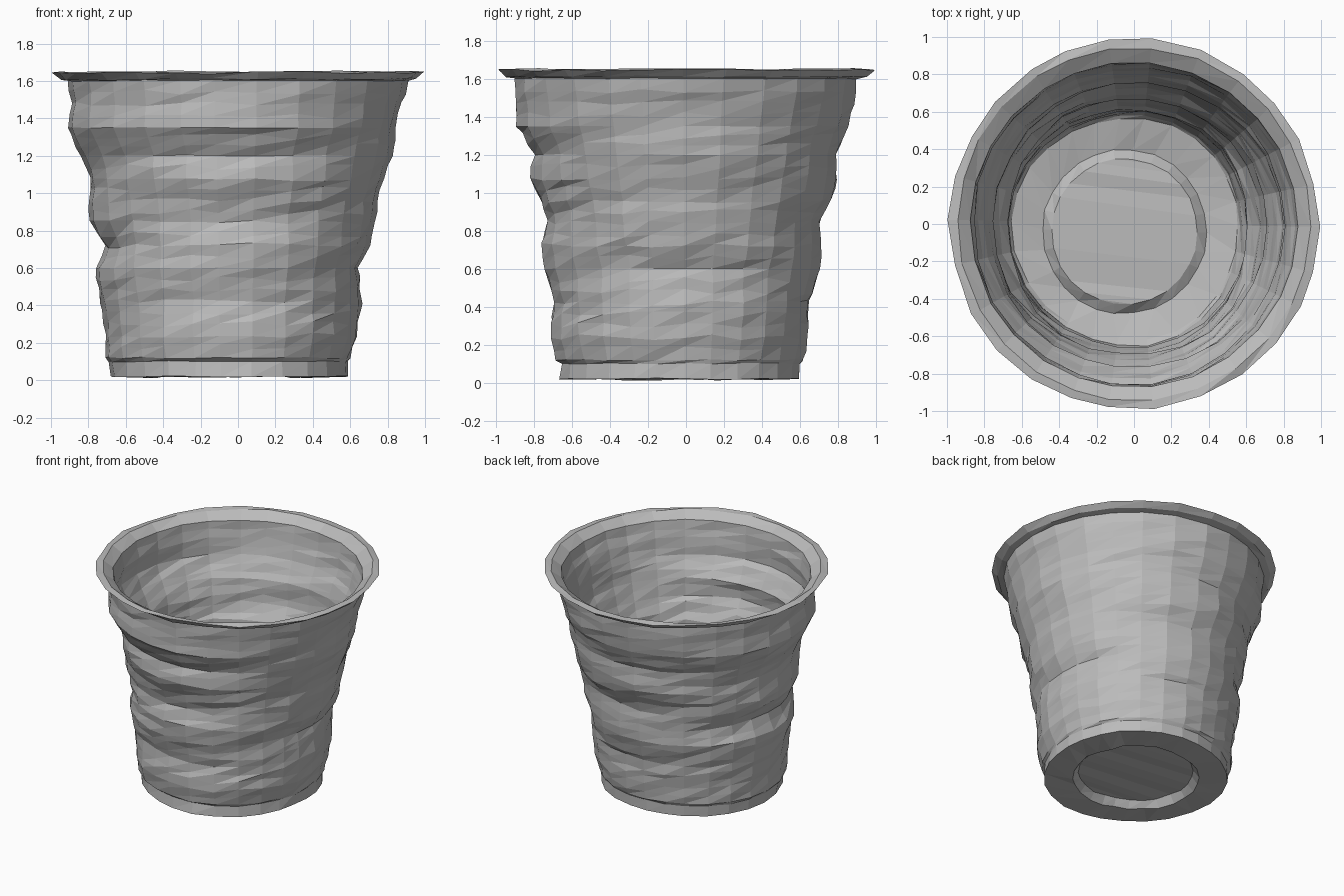
import bpy
import bmesh
import math
import random

random.seed(4)
SIDES = 26
WALL = 0.035

old = bpy.data.objects.get("Cube")
if old:
    bpy.data.objects.remove(old, do_unlink=True)


def make_material(name, colour):
    mat = bpy.data.materials.new(name)
    mat.use_nodes = True
    mat.diffuse_color = colour
    mat.node_tree.nodes["Principled BSDF"].inputs["Base Color"].default_value = colour
    return mat


# Crumpled wall outline: height, then reach towards -x, +x, -y, +y
OUTLINE = [
    (.02, .68, .59, .67, .60),
    (.10, .69, .59, .66, .60),
    (.12, .71, .60, .69, .62),
    (.25, .71, .64, .72, .64),
    (.42, .74, .66, .70, .65),
    (.60, .76, .64, .75, .71),
    (.72, .71, .70, .76, .72),
    (.86, .81, .74, .73, .70),
    (1.0, .79, .75, .79, .79),
    (1.1, .79, .79, .83, .80),
    (1.2, .84, .83, .80, .79),
    (1.35, .91, .84, .90, .86),
    (1.48, .89, .88, .90, .89),
    (1.6, .91, .91, .91, .90),
]
CREASES = (.02, .10, .12, .60, 1.2, 1.35, 1.6)


def reach(z):
    """Interpolated wall reach in the four directions at a height."""
    for low, high in zip(OUTLINE, OUTLINE[1:]):
        if z <= high[0]:
            t = max(0, (z - low[0]) / (high[0] - low[0]))
            return [a + (b - a) * t for a, b in zip(low[1:], high[1:])]
    return OUTLINE[-1][1:]


def wall_point(z, angle, inset=0):
    """Point on the wall, blended smoothly between the four directions."""
    left, right, front, back = reach(z)
    c, s = math.cos(angle), math.sin(angle)
    radius = (right if c > 0 else left) * c * c + (back if s > 0 else front) * s * s
    return (radius - inset) * c, (radius - inset) * s, z


def wall_heights():
    """Fine rows between the creases."""
    rows = []
    for low, high in zip(CREASES, CREASES[1:]):
        steps = max(1, round((high - low) / .06))
        rows += [low + (high - low) * i / steps for i in range(steps)]
    return rows + [CREASES[-1]]


bm = bmesh.new()
angles = [math.tau * (i + random.uniform(-.12, .12)) / SIDES for i in range(SIDES)]


def ring(points):
    return [bm.verts.new(p) for p in points]


def circle(radius, z, wobble, cx=0, cy=0):
    return ring([(cx + radius * math.cos(a) * random.uniform(1 - wobble, 1 + wobble),
                  cy + radius * math.sin(a) * random.uniform(1 - wobble, 1 + wobble),
                  z + random.uniform(-wobble, wobble)) for a in angles])


def bridge(a, b):
    """Join two rings with triangles that all slant the same way."""
    for i in range(SIDES):
        j = (i + 1) % SIDES
        bm.faces.new((a[i], a[j], b[j]))
        bm.faces.new((a[i], b[j], b[i]))


# Outer and inner wall share the same dents
outer, inner = [], []
for z in wall_heights():
    crease = z in CREASES
    dr, dz = (.003, .004) if crease else (.008, .016)
    dents = [(random.uniform(-dr, dr), random.uniform(-dz, dz)) for a in angles]
    for rings, inset in ((outer, 0), (inner, WALL)):
        row = []
        for a, (r, h) in zip(angles, dents):
            x, y, level = wall_point(z, a, inset + r)
            row.append((x, y, level + h))
        rings.append(ring(row))

# Thin flared lip
lip_under = circle(.95, 1.61, .008)
lip_edge = circle(.99, 1.645, .009)
lip_top = circle(.945, 1.65, .006)

# Underside with a raised middle, and the matching inside floor
foot_recess = circle(.44, .02, .01, -.05, -.04)
plate_under = circle(.40, .07, .008, -.05, -.04)
floor_edge = circle(.44, .06, .01, -.05, -.04)
plate_top = circle(.39, .10, .008, -.05, -.04)

skin = [plate_under, foot_recess] + outer + [lip_under, lip_edge, lip_top]
skin += inner[:0:-1] + [floor_edge, plate_top]
for lower, upper in zip(skin, skin[1:]):
    bridge(lower, upper)
bmesh.ops.delete(bm, geom=inner[0], context='VERTS')


# Middle plates made of long creased strips across the base
def strip_plate(edge):
    half = SIDES // 2
    quarter = SIDES // 4
    order = [edge[(quarter + i) % SIDES] for i in range(SIDES)]
    faces = [bm.faces.new((order[0], order[1], order[-1]))]
    for i in range(1, half - 1):
        faces.append(bm.faces.new((order[i], order[i + 1], order[-i - 1], order[-i])))
    faces.append(bm.faces.new((order[half - 1], order[half], order[half + 1])))


strip_plate(plate_under)
strip_plate(plate_top)
bmesh.ops.recalc_face_normals(bm, faces=bm.faces)

mesh = bpy.data.meshes.new("crumpled_cup")
bm.to_mesh(mesh)
bm.free()
cup = bpy.data.objects.new("crumpled_cup", mesh)
bpy.context.collection.objects.link(cup)
mesh.materials.append(make_material("light_grey", (.5, .5, .5, 1)))
